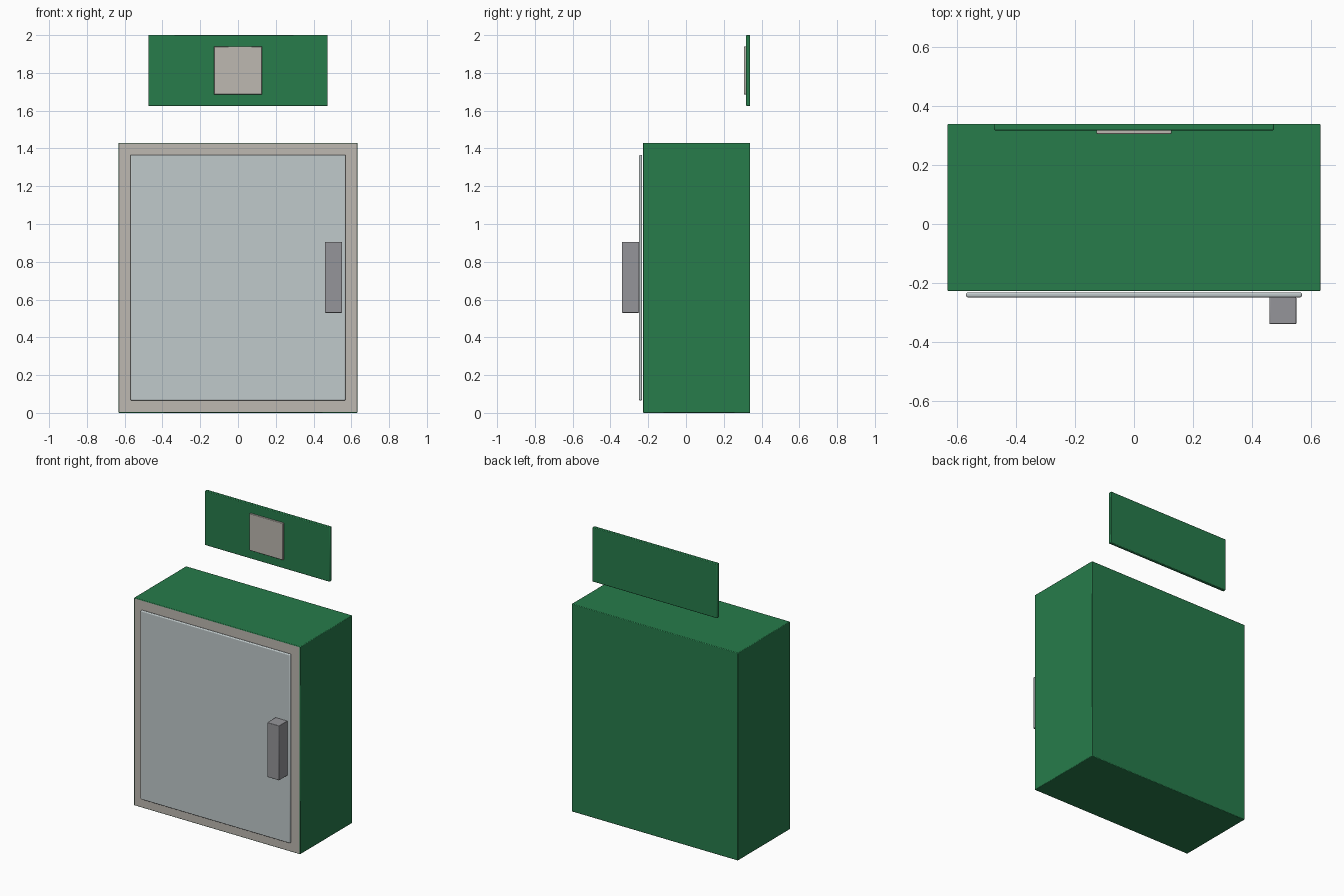
import bpy

if "Cube" in bpy.data.objects:
    bpy.data.objects.remove(bpy.data.objects["Cube"])


def material(name, rgb):
    m = bpy.data.materials.new(name)
    m.diffuse_color = (*rgb, 1)
    m.use_nodes = True
    m.node_tree.nodes["Principled BSDF"].inputs["Base Color"].default_value = m.diffuse_color
    return m


GREEN = material("green_paint", (0.02, 0.20, 0.07))
BEIGE = material("beige_trim", (0.51, 0.48, 0.44))
GLASS = material("pale_door", (0.53, 0.59, 0.60))
METAL = material("grey_handle", (0.30, 0.30, 0.32))


def box(name, xs, ys, zs, mat, bevel, segments=2):
    """Box spanning the given ranges, with softly rounded edges."""
    spans = (xs, ys, zs)
    bpy.ops.mesh.primitive_cube_add(size=1, location=[(a + b) / 2 for a, b in spans])
    ob = bpy.context.object
    ob.name = name
    ob.scale = [b - a for a, b in spans]
    bpy.ops.object.transform_apply(location=False, rotation=False, scale=True)
    ob.data.materials.append(mat)
    mod = ob.modifiers.new("soft_edges", 'BEVEL')
    mod.width = bevel
    mod.segments = segments
    mod.material = 0
    bpy.ops.object.shade_smooth_by_angle()
    return ob


# Cabinet body, green with a beige front
body = box("cabinet_body", (-0.633, 0.633), (-0.228, 0.34), (0, 1.43), GREEN, 0.004)
body.data.materials.append(BEIGE)
for face in body.data.polygons:
    if face.normal.y < -0.9:
        face.material_index = 1

# Door panel and its handle
box("door_panel", (-0.57, 0.57), (-0.249, -0.232), (0.066, 1.366), GLASS, 0.006, 3)
box("door_handle", (0.46, 0.551), (-0.34, -0.248), (0.53, 0.906), METAL, 0.003)

# Wall sign above the cabinet, with a plain square plate
box("wall_sign", (-0.475, 0.475), (0.318, 0.34), (1.625, 2.0), GREEN, 0.004)
box("sign_plate", (-0.127, 0.127), (0.306, 0.319), (1.686, 1.94), BEIGE, 0.003)
